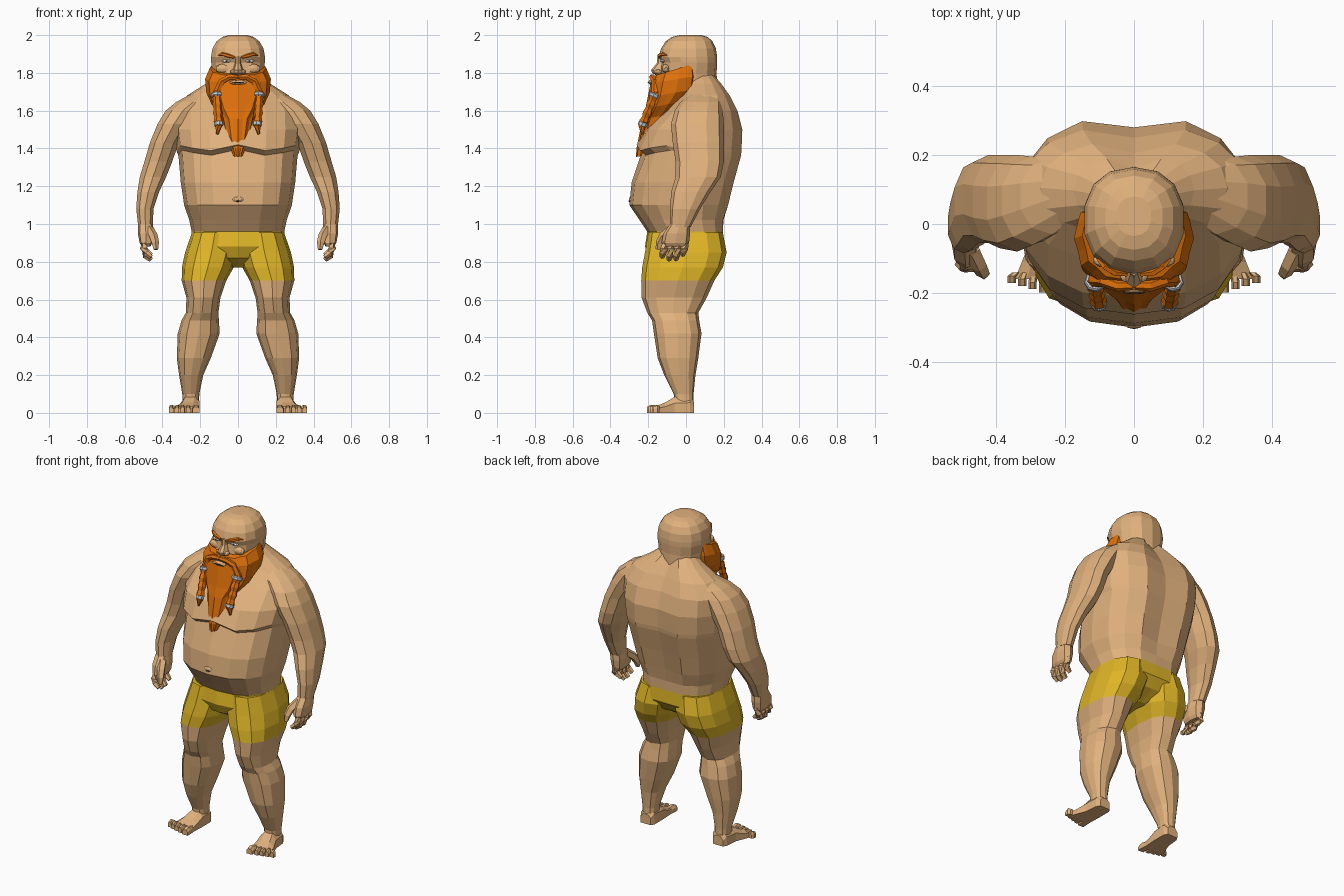
import bpy, bmesh, math
from mathutils import Vector


def material(name, rgb):
    m = bpy.data.materials.new(name)
    m.diffuse_color = (*rgb, 1)
    return m


SKIN = material("skin", (0.75, 0.44, 0.205))
CLOTH = material("yellow cloth", (0.75, 0.47, 0.02))
HAIR = material("orange hair", (0.75, 0.165, 0.003))
METAL = material("silver", (0.55, 0.57, 0.62))
WHITE = material("eye white", (0.85, 0.85, 0.83))
DARK = material("dark brown", (0.06, 0.035, 0.02))


def make(name, verts, faces, mats, rule=None, mirror=False):
    me = bpy.data.meshes.new(name)
    me.from_pydata([tuple(v) for v in verts], [], faces)
    bm = bmesh.new()
    bm.from_mesh(me)
    bmesh.ops.recalc_face_normals(bm, faces=bm.faces)
    bm.to_mesh(me)
    bm.free()
    for m in mats:
        me.materials.append(m)
    if rule:
        for p in me.polygons:
            p.material_index = rule(p.center)
    ob = bpy.data.objects.new(name, me)
    bpy.context.collection.objects.link(ob)
    if mirror:
        ob.modifiers.new("mirror", "MIRROR").use_mirror_merge = False
    return ob


def loft(name, rings, mats, rule=None, mirror=False):
    n = len(rings[0])
    verts = [v for r in rings for v in r]
    faces = [(k * n + i, k * n + (i + 1) % n, (k + 1) * n + (i + 1) % n, (k + 1) * n + i)
             for k in range(len(rings) - 1) for i in range(n)]
    faces += [tuple(range(n)), tuple(range(len(verts) - n, len(verts)))]
    return make(name, verts, faces, mats, rule, mirror)


def oval(z, cx, hw, yf, yb, n=12, e=2.4):
    """Horizontal rounded ring between a front and a back depth."""
    out = []
    for i in range(n):
        s, c = math.sin(math.tau * i / n), math.cos(math.tau * i / n)
        x = math.copysign(abs(s) ** (2 / e), s) * hw
        y = math.copysign(abs(c) ** (2 / e), c) * (yb - yf) / 2
        out.append(Vector((cx + x, (yf + yb) / 2 - y, z)))
    return out


def tube(name, pts, radii, mat, n=6, mirror=True):
    pts = [Vector(p) for p in pts]
    rings = []
    for k, p in enumerate(pts):
        d = pts[min(k + 1, len(pts) - 1)] - pts[max(k - 1, 0)]
        q = d.to_track_quat('Z', 'Y')
        rings.append([p + q @ Vector((radii[k] * math.cos(math.tau * i / n),
                                      radii[k] * math.sin(math.tau * i / n), 0)) for i in range(n)])
    return loft(name, rings, [mat], mirror=mirror)


def blob(name, loc, scale, mat, mirror=False):
    bm = bmesh.new()
    bmesh.ops.create_icosphere(bm, subdivisions=2, radius=1)
    verts = [Vector(loc) + v.co * Vector(scale) for v in bm.verts]
    faces = [tuple(v.index for v in f.verts) for f in bm.faces]
    bm.free()
    return make(name, verts, faces, [mat], mirror=mirror)


# Torso with curved chest crease and spine groove; the lowest bands are the shorts
torso = []
for z, hw, yf, yb in [(.77, .04, -.10, .08), (.82, .15, -.19, .17), (.88, .255, -.217, .212),
                      (.96, .245, -.205, .208), (1.02, .258, -.245, .21), (1.10, .285, -.30, .24),
                      (1.22, .303, -.288, .27), (1.36, .315, -.23, .308), (1.385, .325, -.262, .312),
                      (1.50, .335, -.215, .315), (1.60, .33, -.11, .285), (1.68, .27, -.03, .24),
                      (1.74, .175, .0, .195), (1.79, .11, .02, .15)]:
    r = oval(z, 0, hw, yf, yb, 16)
    r[8].y -= .035 if z > 1.05 else .012
    if 1.3 < z < 1.45:
        for p in r:
            if p.y < 0:
                p.z += .07 * abs(abs(p.x) / hw - .5)
    torso.append(r)
loft("torso_and_shorts", torso, [SKIN, CLOTH], lambda c: int(c.z < .95))
blob("navel", (0, -.290, 1.13), (.03, .013, .016), SKIN)
blob("navel_hollow", (0, -.299, 1.122), (.015, .005, .005), DARK)

# Legs, with the thighs above the hem in cloth
legs = [(.02, .25, .044, -.06, .04), (.10, .25, .045, -.065, .04), (.20, .248, .064, -.115, .05),
        (.29, .234, .090, -.15, .065), (.42, .208, .111, -.17, .082), (.49, .200, .099, -.18, .07),
        (.53, .190, .086, -.205, .065), (.61, .183, .090, -.235, .11), (.70, .180, .118, -.237, .15),
        (.77, .160, .137, -.232, .195), (.85, .140, .140, -.217, .215), (.955, .122, .122, -.2, .195)]
loft("legs", [oval(*l, n=12) for l in legs], [SKIN, CLOTH], lambda c: int(c.z > .70), True)

# Feet: tapering wedge plus fanned toes
foot = []
for y, x0, x1, h in [(.042, .215, .285, .06), (.02, .203, .297, .09), (-.06, .203, .305, .085),
                     (-.11, .205, .325, .055), (-.16, .208, .345, .035)]:
    w = x1 - x0
    foot.append([Vector(p) for p in [(x0, y, 0), (x1, y, 0), (x1, y, h * .6), (x1 - w * .25, y, h),
                                     (x0 + w * .25, y, h), (x0, y, h * .7)]])
loft("feet", foot, [SKIN], mirror=True)
for i in range(5):
    x, w = (.226, .019) if i == 0 else (.238 + .026 * i, .012)
    y1 = -.207 + .009 * i
    fan = .004 * i - .004
    rings = [[Vector((cx + a * w, y, b)) for a, b in [(-1, 0), (1, 0), (1, h * .6), (.5, h), (-.5, h), (-1, h * .6)]]
             for cx, y, h in [(x, -.14, .036), (x + fan, y1 + .02, .042), (x + fan, y1, .032)]]
    loft("toe", rings, [SKIN], mirror=True)

# Arms flowing into sloping shoulders
arms = [(.985, .49, .040, -.085, .025), (1.08, .493, .048, -.085, .075), (1.17, .475, .060, -.078, .13),
        (1.25, .450, .073, -.055, .185), (1.33, .422, .077, -.055, .20), (1.43, .390, .080, -.07, .20),
        (1.53, .338, .092, -.08, .20), (1.60, .292, .095, -.06, .195), (1.645, .238, .095, -.03, .19),
        (1.69, .17, .08, .02, .175)]
loft("arms", [oval(*a, n=10, e=2.2) for a in arms], [SKIN], mirror=True)

# Hands: palm, four fingers and a thumb
palm = [(1.0, .49, .039, -.085, .02), (.95, .488, .042, -.12, .022), (.90, .487, .034, -.13, .016), (.88, .486, .022, -.12, .008)]
loft("palms", [oval(*p, n=8, e=2.6) for p in palm], [SKIN], mirror=True)
for i, end in enumerate((.825, .81, .812, .835)):
    y = -.108 + .036 * i
    tube("finger", [(.488, y, .91), (.499, y - .008, .87), (.487, y - .014, end + .022), (.460, y - .018, end)],
         (.019, .021, .019, .013), SKIN, 5)
tube("thumb", [(.470, -.075, .97), (.448, -.12, .935), (.438, -.14, .90), (.435, -.148, .865)],
     (.026, .024, .021, .013), SKIN, 5)

# Bald head
head = [(1.64, .125, -.04, .17), (1.74, .13, -.11, .165), (1.80, .137, -.137, .162), (1.855, .145, -.130, .165),
        (1.885, .146, -.145, .165), (1.93, .138, -.132, .158), (1.968, .115, -.107, .140),
        (1.99, .085, -.075, .115), (2.0, .05, -.035, .08)]
loft("head", [oval(h[0], 0, *h[1:], n=14, e=2.3) for h in head], [SKIN])

# Face: nose, nostrils, cheeks, eyes, brows and lips
nose = [(1.89, .014, -.15, -.10), (1.85, .016, -.155, -.10), (1.815, .028, -.185, -.10), (1.80, .03, -.18, -.10), (1.788, .02, -.16, -.10)]
loft("nose", [oval(z, 0, w, a, b, 8, 2) for z, w, a, b in nose], [SKIN])
blob("nostrils", (.026, -.148, 1.805), (.015, .02, .013), SKIN, True)
blob("cheeks", (.075, -.106, 1.822), (.045, .022, .026), SKIN, True)
blob("eyes", (.062, -.122, 1.863), (.025, .012, .009), WHITE, True)
blob("pupils", (.060, -.132, 1.863), (.006, .004, .006), DARK, True)
tube("eyebrows", [(.020, -.146, 1.882), (.055, -.141, 1.892), (.085, -.123, 1.900), (.106, -.100, 1.892)],
     (.007, .011, .010, .004), HAIR, 5)
blob("lips", (0, -.184, 1.75), (.048, .016, .013), SKIN)
blob("mouth_line", (0, -.199, 1.75), (.034, .004, .003), DARK)

# Beard: open-backed bowl narrowing to a point, ridged into strands
beard = []
for zf, zb, hw, yf, yb in [(1.785, 1.845, .150, -.168, .03), (1.745, 1.78, .174, -.188, .035),
                           (1.67, 1.71, .168, -.203, .025), (1.61, 1.645, .140, -.215, -.04),
                           (1.555, 1.575, .088, -.232, -.11), (1.46, 1.47, .066, -.25, -.17),
                           (1.40, 1.405, .045, -.262, -.20), (1.355, 1.36, .026, -.265, -.235)]:
    r = oval(0, 0, hw, yf, yb + .07, 24, 2.3)
    for i, p in enumerate(r):
        p.x *= .96 if i % 2 else 1
        p.y = min(p.y, yb) + (.006 if i % 2 else 0)
        p.z = zf + (zb - zf) * max(0, min(1, (p.y - yf) / (yb - yf)))
    beard.append(r)
loft("beard", beard, [HAIR])
tube("moustache", [(.002, -.178, 1.778), (.045, -.18, 1.778), (.085, -.165, 1.755), (.114, -.160, 1.69)],
     (.013, .016, .019, .022), HAIR)

# Hanging braids held by metal rings
top, low = Vector((.114, -.160, 1.70)), Vector((.102, -.232, 1.52))
knots = [top.lerp(low, i / 8) for i in range(9)]
tube("braids", knots + [(.110, -.232, 1.475)], [.026 if i % 2 else .020 for i in range(9)] + [.006], HAIR)
for f in (.10, .95):
    c = top.lerp(low, f)
    d = (low - top).normalized() * .011
    s = 1 if f < .5 else .82
    tube("braid_ring", [c - d, c - d * .6, c + d * .6, c + d], (.027 * s, .031 * s, .031 * s, .027 * s), METAL, 8)
